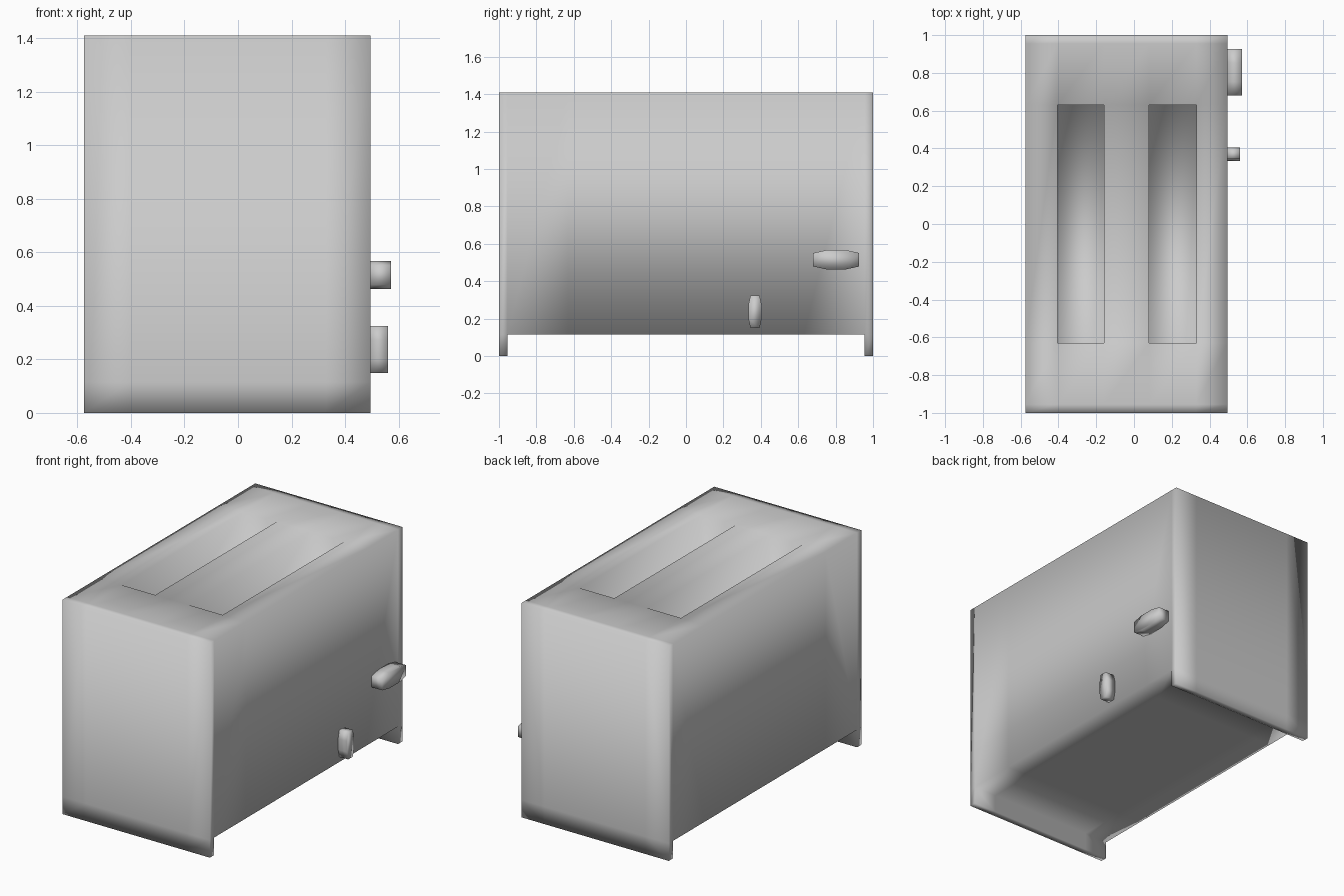
import bpy, bmesh

if "Cube" in bpy.data.objects:
    bpy.data.objects.remove(bpy.data.objects["Cube"])

XS = [-0.575, -0.405, -0.16, 0.08, 0.33, 0.495]
YS = [-1.0, -0.955, -0.63, 0.63, 0.955, 1.0]
BASE, TOP, SLOT_FLOOR = 0.115, 1.41, 0.68


def finish(bm, name):
    bmesh.ops.recalc_face_normals(bm, faces=bm.faces[:])
    mesh = bpy.data.meshes.new(name)
    for f in bm.faces:
        f.smooth = True
    bm.to_mesh(mesh)
    bm.free()
    obj = bpy.data.objects.new(name, mesh)
    bpy.context.collection.objects.link(obj)
    return obj


def build_body():
    """Column grid: every cell has a bottom and a top height."""
    bm = bmesh.new()
    cache = {}

    def v(i, j, z):
        key = (i, j, z)
        if key not in cache:
            cache[key] = bm.verts.new((XS[i], YS[j], z))
        return cache[key]

    def heights(i, j):
        if not (0 <= i < 5 and 0 <= j < 5):
            return None
        low = 0.0 if j in (0, 4) else BASE               # end feet
        high = SLOT_FLOOR if j == 2 and i in (1, 3) else TOP  # bread slots
        return low, high

    def wall(p, q, z0, z1):
        bm.faces.new((v(*p, z0), v(*q, z0), v(*q, z1), v(*p, z1)))

    for i in range(5):
        for j in range(5):
            low, high = heights(i, j)
            for z in (low, high):
                bm.faces.new((v(i, j, z), v(i + 1, j, z),
                              v(i + 1, j + 1, z), v(i, j + 1, z)))
            sides = [((-1, 0), (i, j), (i, j + 1)),
                     ((1, 0), (i + 1, j), (i + 1, j + 1)),
                     ((0, -1), (i, j), (i + 1, j)),
                     ((0, 1), (i, j + 1), (i + 1, j + 1))]
            for (di, dj), p, q in sides:
                other = heights(i + di, j + dj)
                if other is None:                        # outer shell
                    levels = sorted({low, BASE, high})
                    for z0, z1 in zip(levels, levels[1:]):
                        wall(p, q, z0, z1)
                else:
                    if low < other[0]:                   # inside of a foot
                        wall(p, q, low, other[0])
                    if high < other[1]:                  # slot wall
                        wall(p, q, high, other[1])
    return finish(bm, "toaster_body")


def build_knob(name, y, z, hy, hz, flat_y, flat_z, x_end):
    """Eight-sided knob sticking out of the right side."""
    bm = bmesh.new()
    outline = [(hy, -flat_z), (hy, flat_z), (flat_y, hz), (-flat_y, hz),
               (-hy, flat_z), (-hy, -flat_z), (-flat_y, -hz), (flat_y, -hz)]
    inner, outer = [[bm.verts.new((x, y + a, z + b)) for a, b in outline]
                    for x in (XS[-1], x_end)]
    bm.faces.new(inner)
    bm.faces.new(outer)
    for k in range(8):
        n = (k + 1) % 8
        bm.faces.new((inner[k], inner[n], outer[n], outer[k]))
    return finish(bm, name)


build_body()
build_knob("push_lever", 0.803, 0.515, 0.123, 0.052, 0.05, 0.036, 0.572)
build_knob("browning_dial", 0.369, 0.237, 0.036, 0.088, 0.024, 0.036, 0.56)
